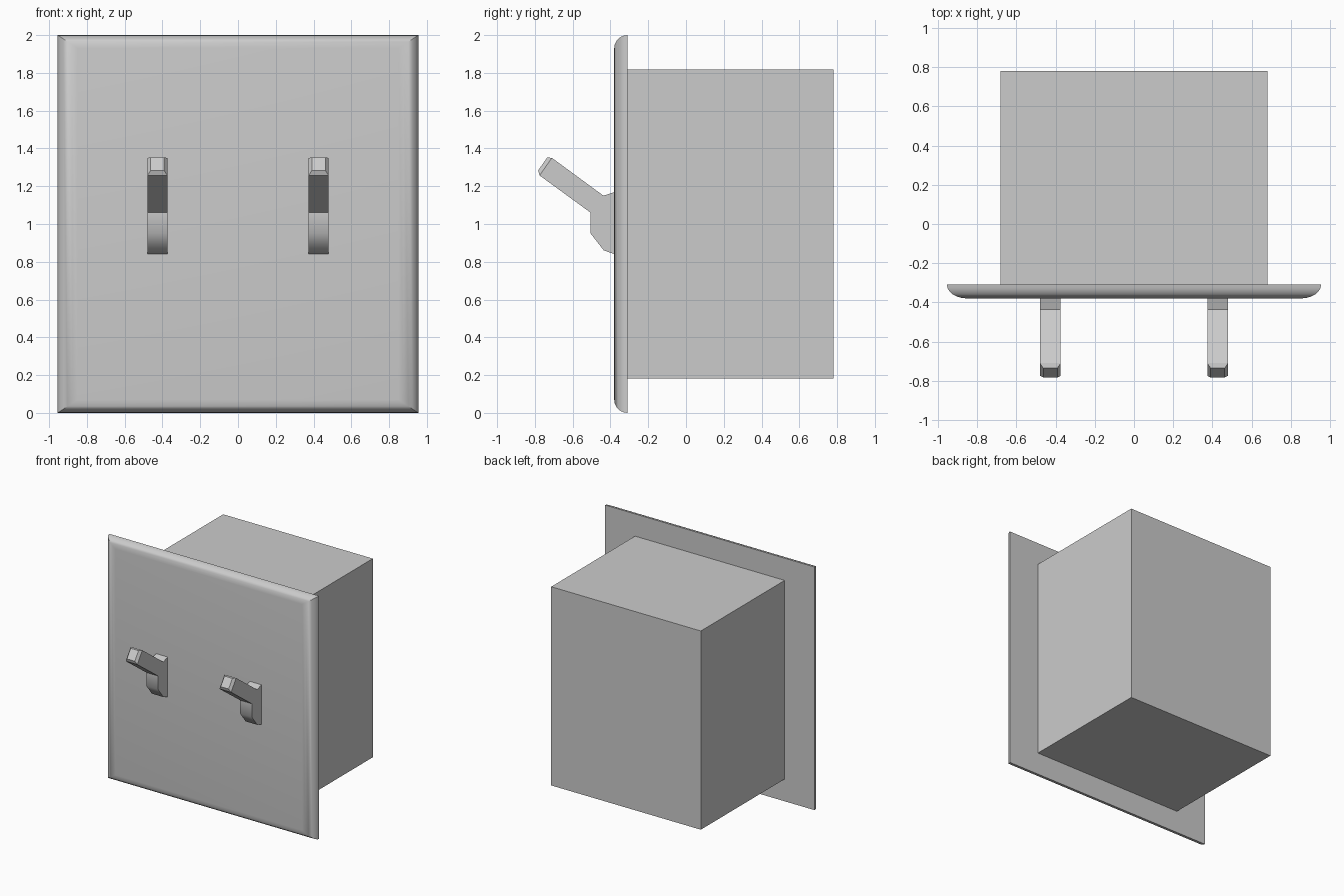
import bpy, bmesh, math

if "Cube" in bpy.data.objects:
    bpy.data.objects.remove(bpy.data.objects["Cube"])


def finish(bm, name):
    bmesh.ops.recalc_face_normals(bm, faces=bm.faces)
    mesh = bpy.data.meshes.new(name)
    bm.to_mesh(mesh)
    bm.free()
    obj = bpy.data.objects.new(name, mesh)
    bpy.context.collection.objects.link(obj)
    return obj


def bridge(bm, a, b):
    n = len(a)
    return [bm.faces.new((a[i], a[(i + 1) % n], b[(i + 1) % n], b[i])) for i in range(n)]


# Wall box behind the plate
bpy.ops.mesh.primitive_cube_add(size=1, location=(0, 0.235, 1.0))
box = bpy.context.object
box.name = "wall_box"
box.scale = (1.362, 1.09, 1.635)

# Cover plate: stacked rectangles following a rounded rim
bm = bmesh.new()
rings = []
STEPS = 6
for i in range(STEPS + 1):
    t = math.pi / 2 * i / STEPS
    inset = 1 - math.cos(t)
    hx, hz = 0.955 - 0.105 * inset, 1.0 - 0.07 * inset
    y = -0.31 - 0.07 * math.sin(t)
    rings.append([bm.verts.new((sx * hx, y, 1 + sz * hz))
                  for sx, sz in ((-1, -1), (1, -1), (1, 1), (-1, 1))])
for a, b in zip(rings, rings[1:]):
    bridge(bm, a, b)
bm.faces.new(rings[0])
bm.faces.new(rings[-1])
plate = finish(bm, "cover_plate")
bpy.ops.object.select_all(action='DESELECT')
plate.select_set(True)
bpy.context.view_layer.objects.active = plate
bpy.ops.object.shade_smooth_by_angle(angle=math.radians(40))

# Toggle side profile (y, z); points 4 and 5 are the lever end
PROFILE = [(-0.375, 0.84), (-0.435, 0.86), (-0.505, 0.95), (-0.505, 1.06),
           (-0.775, 1.257), (-0.71, 1.35), (-0.437, 1.15), (-0.375, 1.17)]
TIP = [(-0.783, 1.283), (-0.735, 1.352)]


def toggle(name, cx):
    bm = bmesh.new()
    half = 0.053
    left = [bm.verts.new((cx - half, y, z)) for y, z in PROFILE]
    right = [bm.verts.new((cx + half, y, z)) for y, z in PROFILE]
    bm.faces.new(left)
    bm.faces.new(right)
    sides = bridge(bm, left, right)
    # Rounded lower hub
    for f in sides[:3]:
        f.smooth = True
    # Chamfered lever tip
    end = [left[4], left[5], right[5], right[4]]
    bm.faces.remove(sides[4])
    cap = [bm.verts.new((cx + s * 0.036, *TIP[k]))
           for s, k in ((-1, 0), (-1, 1), (1, 1), (1, 0))]
    bridge(bm, end, cap)
    bm.faces.new(cap)
    return finish(bm, name)


toggle("toggle_left", -0.427)
toggle("toggle_right", 0.427)
